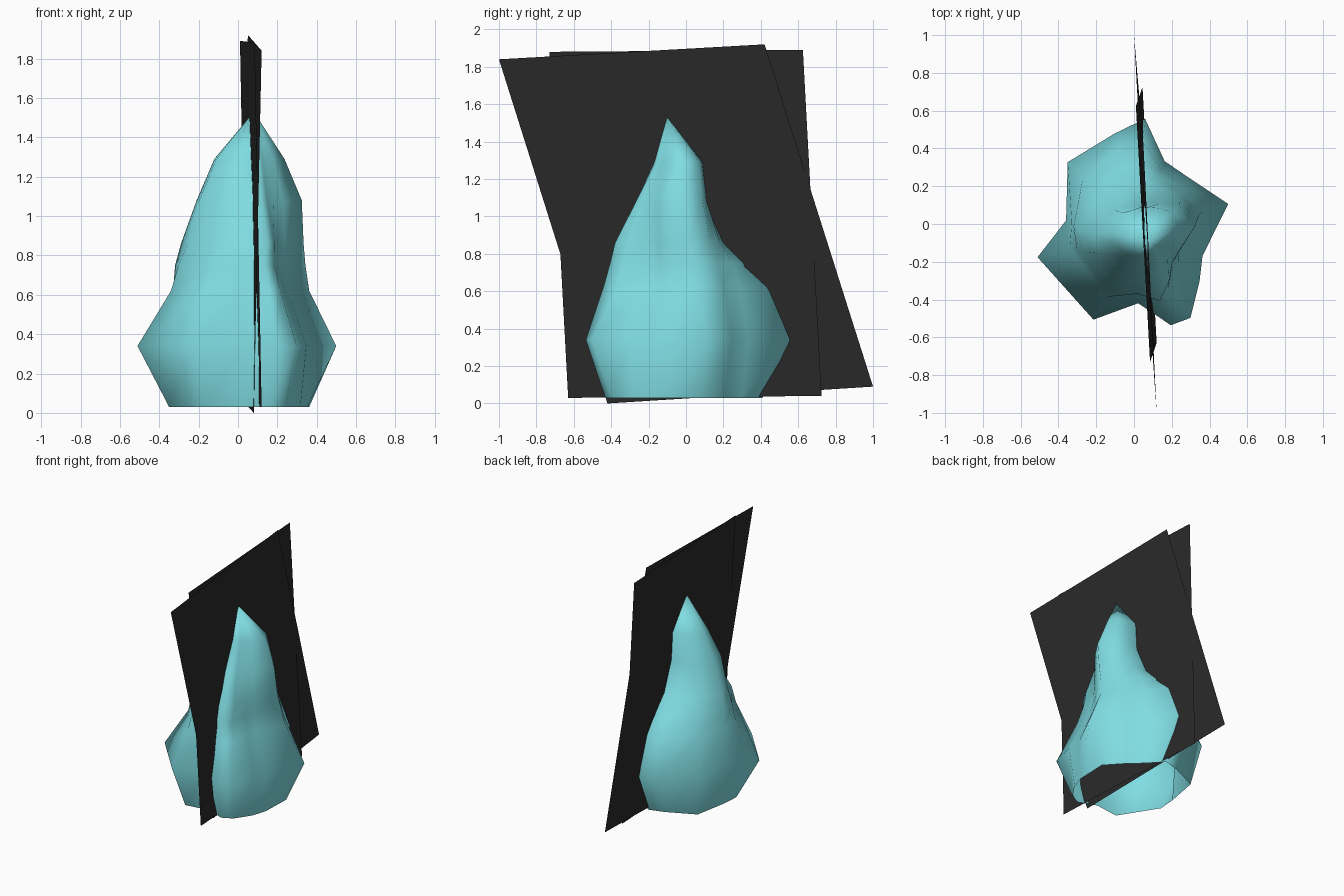
import bpy, bmesh, math

if "Cube" in bpy.data.objects:
    bpy.data.objects.remove(bpy.data.objects["Cube"])


def material(name, rgb):
    m = bpy.data.materials.new(name)
    m.diffuse_color = (*rgb, 1.0)
    m.use_nodes = True
    m.node_tree.nodes["Principled BSDF"].inputs["Base Color"].default_value = m.diffuse_color
    return m


def finish(bm, name, mat):
    me = bpy.data.meshes.new(name)
    bm.to_mesh(me)
    bm.free()
    me.materials.append(mat)
    ob = bpy.data.objects.new(name, me)
    bpy.context.collection.objects.link(ob)
    return ob


ice = material("pale cyan", (0.215, 0.72, 0.765))
black = material("charcoal", (0.022, 0.022, 0.022))

# Crystal: irregular star-shaped rings lofted up to a leaning tip, open below
angles = [12, 40, 64, 84, 102, 137, 177, 199, 247, 273, 290, 301, 319, 335]
levels = [  # height, centre x, centre y, radius per direction
    (.03, 0, 0, [.37, .32, .33, .41, .38, .40, .34, .37, .44, .38, .46, .46, .42, .39]),
    (.34, 0, 0, [.51, .38, .37, .56, .49, .48, .36, .54, .55, .42, .57, .58, .46, .40]),
    (.62, 0, -.01, [.37, .33, .33, .45, .41, .37, .33, .36, .41, .36, .46, .42, .31, .28]),
    (.75, 0, -.03, [.35, .31, .31, .35, .34, .31, .32, .32, .36, .34, .40, .36, .27, .26]),
    (.86, .03, -.05, [.31, .28, .26, .25, .25, .29, .32, .30, .30, .30, .35, .30, .23, .23]),
    (1.08, .05, -.07, [.28, .25, .20, .17, .17, .21, .26, .26, .22, .20, .21, .19, .17, .20]),
    (1.29, .06, -.05, [.18, .18, .15, .14, .14, .16, .18, .18, .14, .12, .12, .12, .11, .13]),
]
bm = bmesh.new()
rings = []
for z, cx, cy, radii in levels:
    rings.append([bm.verts.new((cx + r * math.cos(math.radians(a)),
                                cy + r * math.sin(math.radians(a)), z))
                  for a, r in zip(angles, radii)])
tip = bm.verts.new((0.08, -0.10, 1.53))
n = len(angles)
for i in range(n):
    j = (i + 1) % n
    for lo, hi in zip(rings, rings[1:]):
        bm.faces.new((lo[i], lo[j], hi[j], hi[i]))
    bm.faces.new((rings[-1][i], rings[-1][j], tip))
crystal = finish(bm, "crystal", ice)
bpy.context.view_layer.objects.active = crystal
crystal.select_set(True)
bpy.ops.object.shade_smooth()

# Two thin dark sheets crossing through the crystal
sheets = {
    "leaning_sheet": [(.12, -1, 1.84), (.05, .42, 1.92), (.0, 1, .09), (.08, -.42, 0)],
    "upright_sheet": [(.085, -.73, 1.88), (.01, .625, 1.89), (.045, .725, .04), (.12, -.63, .03)],
}
for name, corners in sheets.items():
    bm = bmesh.new()
    bm.faces.new([bm.verts.new(c) for c in corners])
    finish(bm, name, black)
